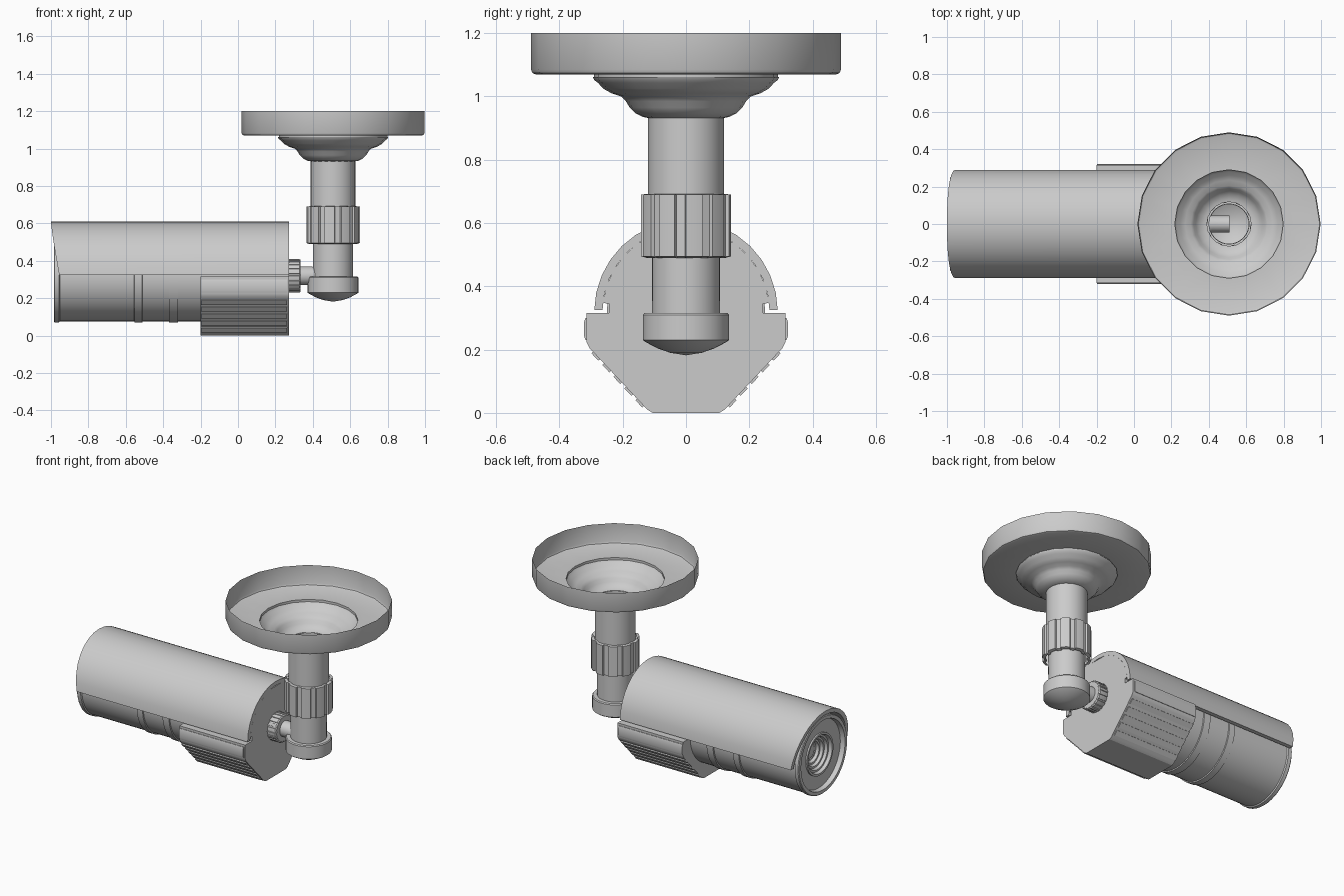
import bpy, bmesh
from math import sin, cos, pi, radians

if "Cube" in bpy.data.objects:
    bpy.data.objects.remove(bpy.data.objects["Cube"])

CX = 0.508   # centre line of the ceiling mount
CZ = 0.32    # centre line of the camera barrel


def finish(name, bm):
    bmesh.ops.remove_doubles(bm, verts=bm.verts, dist=1e-5)
    bmesh.ops.recalc_face_normals(bm, faces=bm.faces)
    me = bpy.data.meshes.new(name)
    bm.to_mesh(me)
    bm.free()
    ob = bpy.data.objects.new(name, me)
    bpy.context.collection.objects.link(ob)
    return ob


def lathe(name, profile, axis='z', sides=32, teeth=0, depth=0.92):
    """Spin (radius, position) points about the mount (z) or barrel (x) axis."""
    if teeth:   # ribbed grip: each tooth is a wide land and a narrow groove
        spokes = [(2 * pi * (t + f) / teeth, s) for t in range(teeth)
                  for f, s in ((0, 1), (0.3, 1), (0.6, 1), (0.64, depth), (0.96, depth))]
    else:
        spokes = [(2 * pi * i / sides, 1) for i in range(sides)]
    bm = bmesh.new()
    rings = []
    for r, p in profile:
        ring = []
        for a, s in spokes:
            u, v = r * s * cos(a), r * s * sin(a)
            ring.append(bm.verts.new((CX + u, v, p) if axis == 'z' else (p, u, CZ + v)))
        rings.append(ring)
    n = len(spokes)
    for a, b in zip(rings, rings[1:]):
        for i in range(n):
            j = (i + 1) % n
            bm.faces.new((a[i], a[j], b[j], b[i]))
    return finish(name, bm)


def extrude_x(name, outlines, x0, x1):
    """Extrude closed (y, z) outlines along x."""
    bm = bmesh.new()
    for pts in outlines:
        a = [bm.verts.new((x0, y, z)) for y, z in pts]
        b = [bm.verts.new((x1, y, z)) for y, z in pts]
        bm.faces.new(a)
        bm.faces.new(b[::-1])
        for i in range(len(pts)):
            j = (i + 1) % len(pts)
            bm.faces.new((a[i], a[j], b[j], b[i]))
    return finish(name, bm)


# Ceiling dish, open at the top
lathe("ceiling_dish", [(0.49, 1.2), (0.49, 1.085), (0.485, 1.074), (0.475, 1.07),
                       (0.29, 1.07), (0.29, 1.055)], sides=20)
# Flared cup under the dish
lathe("flared_cup", [(0.295, 1.062), (0.29, 1.052), (0.278, 1.043), (0.262, 1.025), (0.235, 1.01),
                     (0.205, 1.0), (0.19, 0.985), (0.178, 0.965), (0.16, 0.947),
                     (0.135, 0.935), (0.118, 0.932)], sides=20)
# Hollow stem, ribbed collar and rounded end cap
lathe("upper_stem", [(0.12, 0.935), (0.12, 0.6), (0.107, 0.6)])
lathe("lower_stem", [(0.108, 0.6), (0.107, 0.31)])
lathe("stem_collar", [(0.125, 0.49), (0.143, 0.495), (0.143, 0.69), (0.125, 0.692)], teeth=10)
lathe("stem_end_cap", [(0.105, 0.316), (0.131, 0.316), (0.136, 0.31), (0.136, 0.23), (0.128, 0.224),
                       (0.09, 0.204), (0.05, 0.19), (0, 0.182)])

# Arm joining the stem to the camera, with a ribbed knob
lathe("swivel_arm", [(0, 0.51), (0.045, 0.51), (0.045, 0.42), (0.05, 0.39), (0.05, 0.26)], 'x', 24)
lathe("swivel_knob", [(0, 0.265), (0.085, 0.265), (0.09, 0.275), (0.09, 0.328),
                      (0.084, 0.335), (0, 0.335)], 'x', teeth=20, depth=0.95)

# Camera barrel with raised bands and front rim
lathe("barrel", [(0.225, -0.985), (0.246, -0.985), (0.25, -0.98), (0.25, -0.957), (0.243, -0.952),
                 (0.243, -0.555), (0.25, -0.553), (0.25, -0.512), (0.243, -0.51),
                 (0.243, -0.37), (0.25, -0.368), (0.25, -0.322), (0.243, -0.32),
                 (0.243, -0.15)], 'x', 48)
# Recessed front face and stepped lens
steps = [(0.225, -0.985), (0.22, -0.955), (0.135, -0.955), (0.135, -0.965), (0.122, -0.965)]
for k in range(4):
    r, x = 0.115 - 0.018 * k, -0.945 + 0.018 * k
    steps += [(r, x), (r - 0.012, x)]
lathe("front_face", steps, 'x', 48)
lathe("lens", [(0.055, -0.88), (0.045, -0.892), (0.025, -0.9), (0, -0.903)], 'x', 32)

# Curved sun shade with a raked front edge
bm = bmesh.new()
rows = []
for i in range(17):
    a = radians(1 + 178 * i / 16)
    row = []
    for r, end in ((0.29, 0), (0.29, 1), (0.264, 1), (0.264, 0)):
        z = CZ + r * sin(a)
        t = max(0, (0.61 - z) / 0.29)
        row.append(bm.verts.new((0.272 if end else -1 + 0.045 * t ** 1.2, r * cos(a), z)))
    rows.append(row)
for p, q in zip(rows, rows[1:]):
    for i in range(4):
        j = (i + 1) % 4
        bm.faces.new((p[i], p[j], q[j], q[i]))
bm.faces.new(rows[0])
bm.faces.new(rows[-1][::-1])
finish("sun_shade", bm)

# Rear housing: angular lower part, notched ledge, round top under the shade
half = [(0.105, 0.0), (0.122, 0.01), (0.305, 0.205), (0.315, 0.225), (0.315, 0.315),
        (0.243, 0.315), (0.243, 0.345)]
half += [(0.264 * cos(radians(a)), CZ + 0.264 * sin(radians(a))) for a in range(6, 90, 12)]
extrude_x("rear_housing", [half + [(-y, z) for y, z in reversed(half)]], -0.2, 0.272)

# Raised ribs along the sloped sides, and side pads
bars = []
dy, dz = 0.183, 0.195            # slope direction
ny, nz = 0.73, -0.68             # outward normal
for s in (-1, 1):
    for k in range(5):
        t0, t1 = 0.06 + 0.19 * k, 0.18 + 0.19 * k
        quad = []
        for t, h in ((t0, -0.01), (t0, 0.007), (t1, 0.007), (t1, -0.01)):
            quad.append((s * (0.122 + dy * t + ny * h), 0.01 + dz * t + nz * h))
        bars.append(quad)
    bars.append([(s * y, z) for y, z in ((0.31, 0.23), (0.318, 0.23), (0.322, 0.242),
                                         (0.322, 0.288), (0.318, 0.3), (0.31, 0.3))])
extrude_x("housing_ribs", bars, -0.198, 0.262)

# Smooth curved surfaces, keep hard edges
for ob in bpy.context.collection.objects:
    ob.select_set(True)
    bpy.context.view_layer.objects.active = ob
bpy.ops.object.shade_smooth_by_angle(angle=radians(30))
